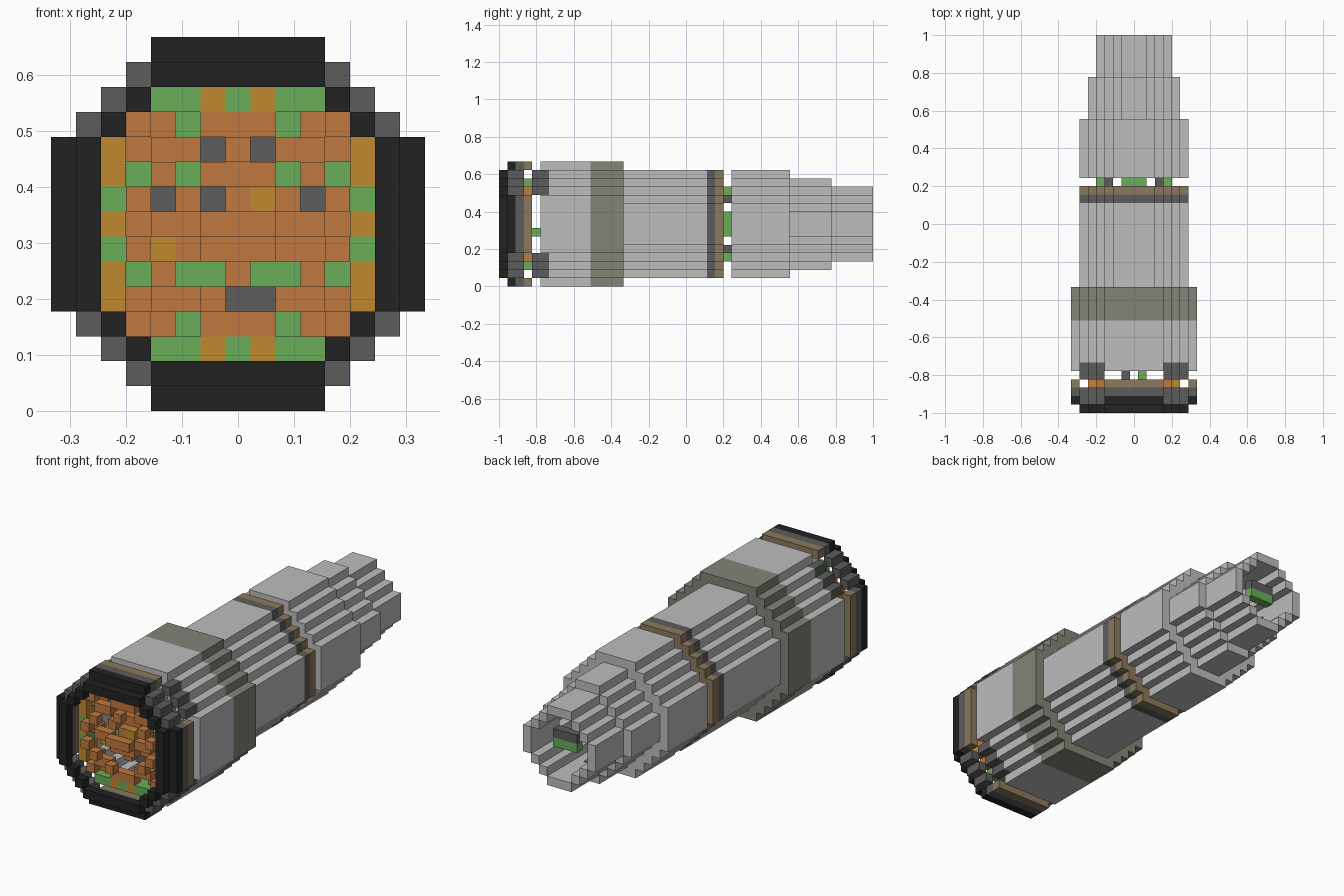
import bpy
import bmesh

old = bpy.data.objects.get("Cube")
if old:
    bpy.data.objects.remove(old, do_unlink=True)

U = 2 / 45          # block size
MID = 7.5 * U       # height of the long axis


def material(name, r, g, b):
    m = bpy.data.materials.new(name)
    m.use_nodes = True
    m.diffuse_color = (r, g, b, 1)
    m.node_tree.nodes["Principled BSDF"].inputs["Base Color"].default_value = (r, g, b, 1)
    return m


light = material("light grey", .51, .51, .51)
black = material("black", .016, .016, .016)
grey = material("dark grey", .107, .107, .107)
brown = material("brown", .26, .19, .11)
olive = material("olive grey", .23, .23, .19)
orange = material("orange", .53, .19, .05)
green = material("green", .14, .42, .10)
gold = material("gold", .53, .25, .03)


def octagon(r, s):
    """Stepped octagon of blocks: half width r, corners cut at |i|+|k| = s."""
    span = range(-r, r + 1)
    return {(i, k) for i in span for k in span if abs(i) + abs(k) <= s}


def build(name, mat, cells, start, end):
    """Extrude a set of (i, k) blocks along y, leaving out inner faces."""
    bm = bmesh.new()
    y0, y1 = -1 + start * U, -1 + end * U

    def quad(points):
        bm.faces.new([bm.verts.new(p) for p in points])

    for i, k in sorted(cells):
        x0, x1 = (i - .5) * U, (i + .5) * U
        z0, z1 = MID + (k - .5) * U, MID + (k + .5) * U
        quad([(x0, y0, z0), (x1, y0, z0), (x1, y0, z1), (x0, y0, z1)])
        quad([(x0, y1, z0), (x0, y1, z1), (x1, y1, z1), (x1, y1, z0)])
        if (i + 1, k) not in cells:
            quad([(x1, y0, z0), (x1, y1, z0), (x1, y1, z1), (x1, y0, z1)])
        if (i - 1, k) not in cells:
            quad([(x0, y0, z0), (x0, y0, z1), (x0, y1, z1), (x0, y1, z0)])
        if (i, k + 1) not in cells:
            quad([(x0, y0, z1), (x1, y0, z1), (x1, y1, z1), (x0, y1, z1)])
        if (i, k - 1) not in cells:
            quad([(x0, y0, z0), (x0, y1, z0), (x1, y1, z0), (x1, y0, z0)])
    bmesh.ops.remove_doubles(bm, verts=bm.verts, dist=U / 100)
    bmesh.ops.recalc_face_normals(bm, faces=bm.faces)
    mesh = bpy.data.meshes.new(name)
    bm.to_mesh(mesh)
    bm.free()
    mesh.materials.append(mat)
    bpy.context.collection.objects.link(bpy.data.objects.new(name, mesh))


# Front rim: black lip, then stacked straight bands and corner steps
outer = octagon(7, 10) - octagon(6, 9)
straight = {c for c in outer if 7 in (abs(c[0]), abs(c[1]))}
corners = outer - straight
build("rim_lip", black, octagon(6, 9) - octagon(5, 8), 0, 1)
build("rim_band_black", black, straight, 1, 2)
build("rim_band_grey", grey, straight, 2, 3)
build("rim_band_brown", brown, straight, 3, 4)
build("rim_corner_steps", grey, corners, 1, 3)
build("sleeve_corner_steps", grey, corners, 4, 6)

# Wide sleeve with an olive band
sleeve = octagon(7, 10) - octagon(6, 8)
build("sleeve_front_edge", light, sleeve - corners, 5, 6)
build("sleeve", light, sleeve, 6, 11)
build("sleeve_band", olive, sleeve, 11, 15)

# Main tube, its end bands, and the tapering tail
tube = octagon(6, 8) - octagon(5, 6)
build("main_tube", light, tube, 15, 25)
build("tube_band_grey", grey, tube, 25, 26)
build("tube_band_brown", brown, tube, 26, 27)
build("tail_large", light, tube, 28, 35)
build("tail_middle", light, octagon(5, 6) - octagon(4, 4), 35, 40)
build("tail_small", light, octagon(4, 5) - octagon(3, 4), 40, 45)

# Links that show in the gaps between sections
side = range(-1, 2)
build("joint_green", green,
      {c for n in side for e in (-4, 4) for c in ((n, e), (e, n))}, 27, 28)
build("joint_grey", grey, {(a, b) for a in (-3, 3) for b in (-3, 3)}, 27, 28)
build("front_link_grey", grey, {(-1, -1)}, 4, 5)
build("front_link_green", green, {(1, -1)}, 4, 5)

# Plates inside the tail opening
build("tail_plate_green", green, {(i, 0) for i in side}, 43, 44)
build("tail_plate_grey", grey, {(i, 1) for i in side}, 43, 44)

# Machinery inside the front: O orange, G green, A gold, D dark grey
pattern = [
    "  GGAGAGG  ",
    " OOGOOOGOO ",
    "AOOODODOOOA",
    "AGOGOOOGOGA",
    "GODODOAODOG",
    "AOOOOOOOOOA",
    "GOAOOOOOOOG",
    "AGOGGOGGOGA",
    "AOOOODDOOOA",
    " OOGOOOGOO ",
    "  GGAGAGG  ",
]
paint = {"O": orange, "G": green, "A": gold, "D": grey}
wall = octagon(5, 8) - octagon(4, 7)
layers = {}
for row, line in enumerate(pattern):
    for col, letter in enumerate(line):
        if letter == " ":
            continue
        i, k = col - 5, 5 - row
        if (i, k) in wall:
            span = (2, 4)
        elif letter == "G":
            span = (7, 9)
        elif letter == "D":
            span = (5, 6)
        else:
            depth = 1 + (abs(i) // 2 + abs(k)) % 3
            span = (depth, depth + 1)
        layers.setdefault((letter, span), set()).add((i, k))
for (letter, span), cells in layers.items():
    colour = paint[letter]
    build("inner_" + colour.name.replace(" ", "_") + "_blocks", colour, cells, *span)
